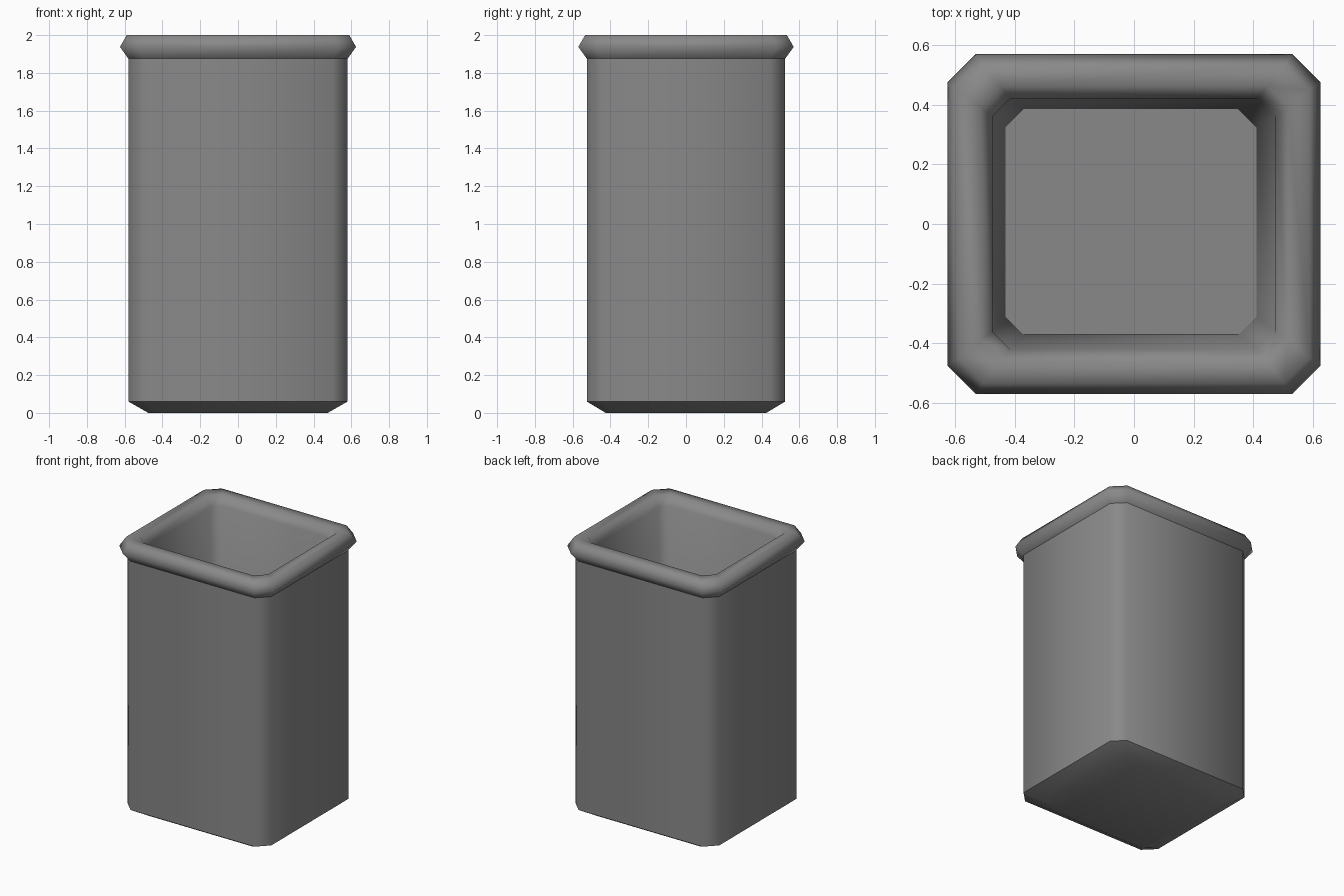
import bpy
import bmesh

cube = bpy.data.objects.get("Cube")
if cube:
    bpy.data.objects.remove(cube, do_unlink=True)

GREY = (0.25, 0.25, 0.25, 1.0)
grey = bpy.data.materials.new("plain grey")
grey.use_nodes = True
grey.diffuse_color = GREY
grey.node_tree.nodes["Principled BSDF"].inputs["Base Color"].default_value = GREY


def ring(bm, hx, hy, cut, z, cx=0.0, cy=0.0):
    """Rectangle with cut corners, counter-clockwise."""
    pts = [(hx, cut - hy), (hx, hy - cut), (hx - cut, hy), (cut - hx, hy),
           (-hx, hy - cut), (-hx, cut - hy), (cut - hx, -hy), (hx - cut, -hy)]
    return [bm.verts.new((x + cx, y + cy, z)) for x, y in pts]


def loft(name, sections, cap_start=False, cap_end=False, smooth=True):
    """Skin a series of rings, optionally closing either end."""
    bm = bmesh.new()
    rings = [ring(bm, *s) for s in sections]
    for a, b in zip(rings, rings[1:]):
        for i in range(len(a)):
            j = (i + 1) % len(a)
            bm.faces.new((a[i], a[j], b[j], b[i]))
    if cap_start:
        bm.faces.new(list(reversed(rings[0])))
    if cap_end:
        bm.faces.new(rings[-1])
    for f in bm.faces:
        f.smooth = smooth
    mesh = bpy.data.meshes.new(name)
    bm.to_mesh(mesh)
    bm.free()
    mesh.materials.append(grey)
    obj = bpy.data.objects.new(name, mesh)
    bpy.context.collection.objects.link(obj)
    return obj


# Bevelled foot and straight outer walls
loft("base", [(0.475, 0.425, 0.06, 0.0), (0.58, 0.525, 0.08, 0.06)], cap_start=True)
loft("outer_wall", [(0.58, 0.525, 0.08, 0.06), (0.58, 0.525, 0.08, 1.88)])

# Six-sided rolled rim running on into the tapering inner wall
floor = (0.42, 0.378, 0.06, 0.1, -0.01, 0.007)
loft("rim_and_inner_wall", [
    (0.58, 0.525, 0.08, 1.875),
    (0.625, 0.57, 0.095, 1.9375),
    (0.589, 0.534, 0.085, 2.0),
    (0.517, 0.462, 0.07, 2.0),
    (0.475, 0.42, 0.06, 1.9375),
    floor,
])

# Flat inside floor
loft("inner_floor", [floor], cap_end=True, smooth=False)
